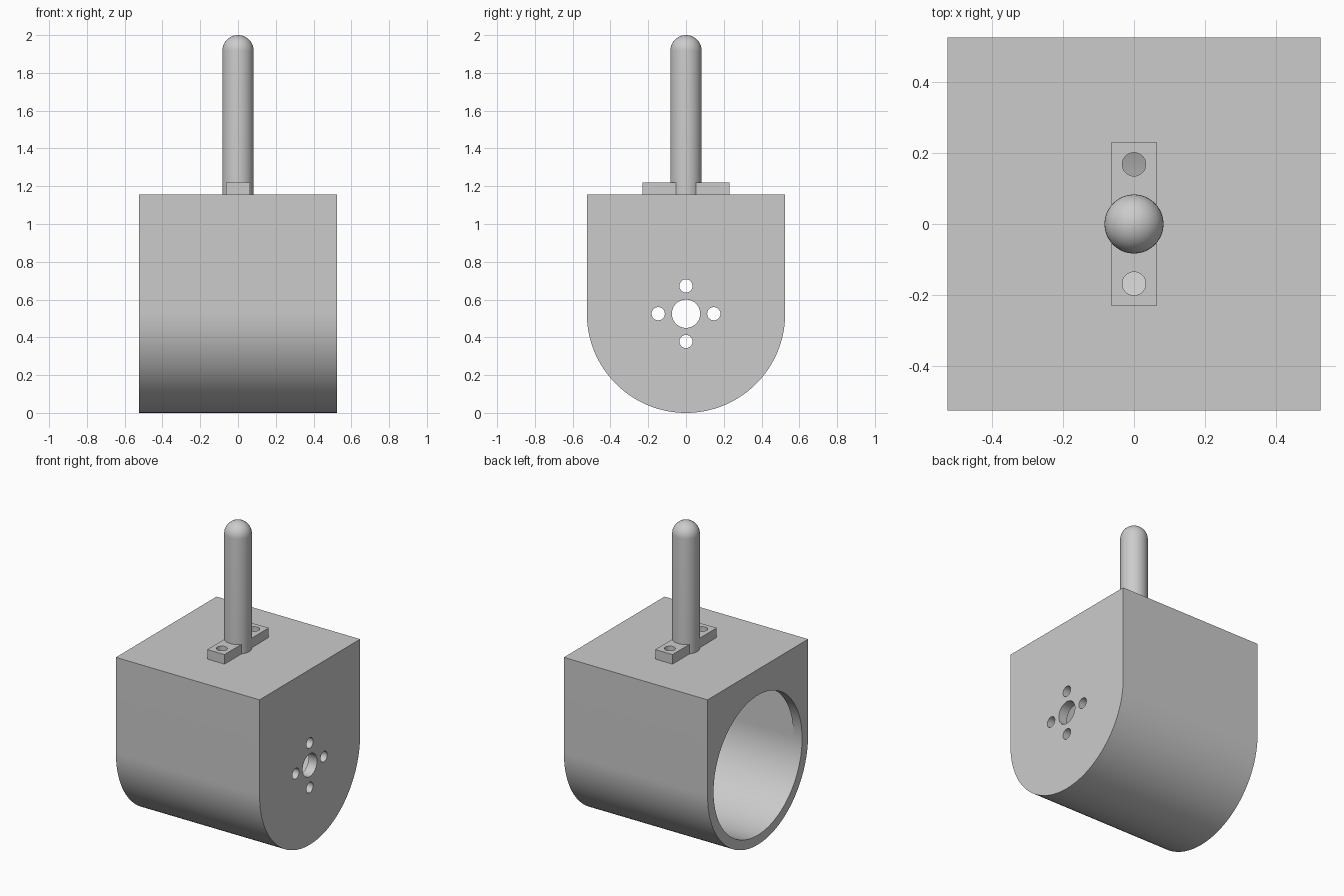
import bpy, bmesh, math
from mathutils import Matrix, Vector

if "Cube" in bpy.data.objects:
    bpy.data.objects.remove(bpy.data.objects["Cube"])

HALF, TOP, WALL = 0.525, 1.157, 0.063
AXIS_Z = HALF

grey = bpy.data.materials.new("light_grey")
grey.diffuse_color = (0.6, 0.6, 0.6, 1)
grey.use_nodes = True
grey.node_tree.nodes["Principled BSDF"].inputs["Base Color"].default_value = grey.diffuse_color


def make(name, bm):
    bmesh.ops.recalc_face_normals(bm, faces=bm.faces)
    me = bpy.data.meshes.new(name)
    bm.to_mesh(me)
    bm.free()
    me.materials.append(grey)
    ob = bpy.data.objects.new(name, me)
    bpy.context.collection.objects.link(ob)
    return ob


def u_block(name, radius, top, x0, x1):
    """Block with a half-round underside, running along x."""
    n = 64
    pts = [(radius * math.cos(math.pi * (1 + i / n)),
            AXIS_Z + radius * math.sin(math.pi * (1 + i / n))) for i in range(n + 1)]
    pts += [(radius, top), (-radius, top)]
    bm = bmesh.new()
    face = bm.faces.new([bm.verts.new((x0, y, z)) for y, z in pts])
    ext = bmesh.ops.extrude_face_region(bm, geom=[face])["geom"]
    bmesh.ops.translate(bm, vec=(x1 - x0, 0, 0),
                        verts=[g for g in ext if isinstance(g, bmesh.types.BMVert)])
    return make(name, bm)


def cylinder(name, radius, length, centre, along_x=False, segments=32):
    bm = bmesh.new()
    rot = Matrix.Rotation(math.pi / 2, 4, 'Y') if along_x else Matrix()
    bmesh.ops.create_cone(bm, cap_ends=True, segments=segments, radius1=radius,
                          radius2=radius, depth=length,
                          matrix=Matrix.Translation(Vector(centre)) @ rot)
    return make(name, bm)


def activate(ob):
    bpy.ops.object.select_all(action='DESELECT')
    ob.select_set(True)
    bpy.context.view_layer.objects.active = ob


def cut(ob, cutter):
    mod = ob.modifiers.new("cut", 'BOOLEAN')
    mod.operation, mod.solver, mod.object = 'DIFFERENCE', 'EXACT', cutter
    activate(ob)
    bpy.ops.object.modifier_apply(modifier=mod.name)
    bpy.data.objects.remove(cutter)


def smooth(ob):
    activate(ob)
    bpy.ops.object.shade_smooth_by_angle(angle=math.radians(30))


# Hollow housing with a round mouth on the left side
housing = u_block("housing", HALF, TOP, -HALF, HALF)
cut(housing, u_block("cavity", HALF - WALL + 0.001, TOP - WALL,
                     -HALF + WALL, HALF - WALL))
cut(housing, cylinder("mouth", HALF - WALL, 0.3, (-HALF, 0, AXIS_Z), True, 128))

# Shaft hole and four screw holes in the right wall
cut(housing, cylinder("shaft_hole", 0.075, 0.3, (HALF, 0, AXIS_Z), True, 48))
for dy, dz in ((1, 0), (-1, 0), (0, 1), (0, -1)):
    cut(housing, cylinder("screw_hole", 0.035, 0.3,
                          (HALF, dy * 0.147, AXIS_Z + dz * 0.147), True))

# Mounting plate on the roof
bm = bmesh.new()
bmesh.ops.create_cube(bm, size=1, matrix=Matrix.Translation((0, 0, TOP + WALL / 2))
                      @ Matrix.Diagonal((0.126, 0.462, WALL, 1)))
plate = make("mounting_plate", bm)

# Screw holes through plate and roof
for y in (-0.168, 0.168):
    for part in (plate, housing):
        cut(part, cylinder("mount_hole", 0.033, 0.3, (0, y, TOP)))

# Round-topped handle rod
R = 0.083
bm = bmesh.new()
profile = [(0, TOP), (R, TOP)] + [
    (R * math.cos(a), 2 - R + R * math.sin(a))
    for a in (math.pi / 2 * i / 12 for i in range(13))]
verts = [bm.verts.new((max(x, 0), 0, z)) for x, z in profile]
edges = [bm.edges.new(pair) for pair in zip(verts, verts[1:])]
bmesh.ops.spin(bm, geom=verts + edges, cent=(0, 0, 0), axis=(0, 0, 1),
               angle=2 * math.pi, steps=48)
bmesh.ops.remove_doubles(bm, verts=bm.verts, dist=1e-4)
rod = make("handle_rod", bm)

for part in (housing, plate, rod):
    smooth(part)
